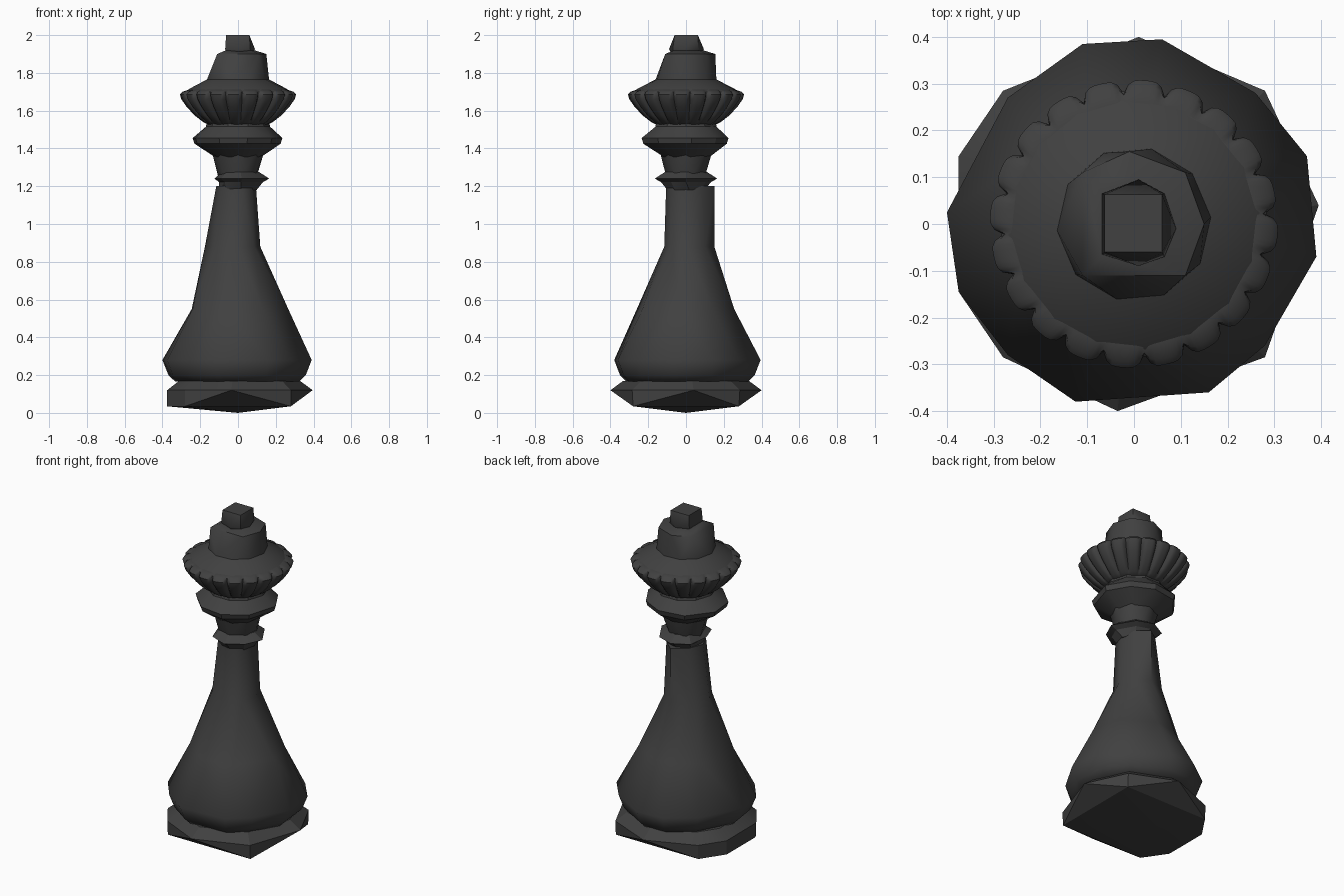
import bpy, bmesh, math

mat = bpy.data.materials.new("charcoal black")
mat.diffuse_color = (0.052, 0.052, 0.052, 1)


def circ(z, r, n, rot=0, cx=0, cy=0):
    """Regular ring of n points, rot in degrees."""
    return [(cx + r * math.cos(math.radians(rot) + math.tau * i / n),
             cy + r * math.sin(math.radians(rot) + math.tau * i / n), z) for i in range(n)]


def poly(z, pts, s=1.0):
    """Irregular faceted ring."""
    return [(x * s, y * s, z) for x, y in pts]


def finish(name, bm, angle):
    bmesh.ops.recalc_face_normals(bm, faces=bm.faces[:])
    me = bpy.data.meshes.new(name)
    bm.to_mesh(me)
    bm.free()
    me.materials.append(mat)
    ob = bpy.data.objects.new(name, me)
    bpy.context.collection.objects.link(ob)
    bpy.ops.object.select_all(action='DESELECT')
    ob.select_set(True)
    bpy.context.view_layer.objects.active = ob
    bpy.ops.object.shade_smooth_by_angle(angle=math.radians(angle))


def skin(name, rings, angle=35):
    """Wrap triangles between successive rings that may have different point counts."""
    bm = bmesh.new()
    groups = [[bm.verts.new(p) for p in ring] for ring in rings]
    owner = {v: i for i, g in enumerate(groups) for v in g}
    for a, b in zip(groups, groups[1:]):
        bmesh.ops.convex_hull(bm, input=a + b, use_existing_faces=False)
    inner = []
    for f in bm.faces:
        ids = {owner.get(v, -1) for v in f.verts}
        if len(ids) == 1 and 0 < min(ids) < len(rings) - 1:
            inner.append(f)
    bmesh.ops.delete(bm, geom=inner, context='FACES')
    finish(name, bm, angle)


# Faceted foot with a shallow pointed underside
foot = [(0.01, 0.40), (0.28, 0.285), (0.395, 0.04), (0.28, -0.285), (-0.035, -0.40),
        (-0.28, -0.285), (-0.375, -0.145), (-0.375, 0.145), (-0.28, 0.285)]
under = [(0.28, 0.28), (0.28, -0.28), (-0.28, -0.28), (-0.375, -0.14),
         (-0.375, 0.14), (-0.28, 0.28)]
skin("foot", [[(0, 0, 0)], poly(0.035, under), poly(0.12, foot), poly(0.17, foot, 0.83)], 25)

# Flared body narrowing into the stem
belly = [(-0.40, 0.025), (-0.375, -0.145), (-0.27, -0.28), (-0.125, -0.38), (0.16, -0.36),
         (0.28, -0.26), (0.39, -0.07), (0.37, 0.145), (0.26, 0.28), (0.06, 0.395),
         (-0.11, 0.385), (-0.27, 0.27)]
flare = [(-0.245, 0.05), (-0.24, -0.12), (-0.07, -0.26), (0.13, -0.23), (0.266, -0.03),
         (0.22, 0.14), (0.04, 0.255), (-0.10, 0.23), (-0.21, 0.15)]
waist = [(-0.175, 0.02), (-0.12, -0.08), (0.0, -0.115), (0.085, -0.08), (0.118, 0.01),
         (0.08, 0.10), (0.0, 0.15), (-0.11, 0.11)]
stem = [(-0.115, 0.0), (-0.08, -0.08), (0.02, -0.105), (0.075, -0.07), (0.095, 0.0),
        (0.07, 0.09), (0.0, 0.15), (-0.08, 0.09)]
skin("body", [poly(0.165, belly, 0.83), poly(0.20, belly, 0.92), poly(0.28, belly),
              poly(0.55, flare), poly(0.88, waist), poly(1.20, stem)], 50)

# Thin collar above the stem
lip = [(0.165, 0.0), (0.09, 0.13), (-0.01, 0.165), (-0.11, 0.11), (-0.125, -0.02),
       (-0.09, -0.12), (0.02, -0.165), (0.12, -0.10)]
skin("lower_collar", [circ(1.18, 0.10, 8, 10), poly(1.222, lip, 0.80), poly(1.24, lip),
                      poly(1.275, lip, 0.68)], 25)

# Neck flaring up to the wide upper collar
skin("neck", [circ(1.25, 0.105, 7, 20), circ(1.37, 0.135, 8, 0)], 50)
wide = [(0.235, 0.03), (0.16, 0.16), (0.03, 0.225), (-0.13, 0.20), (-0.24, 0.06),
        (-0.225, -0.09), (-0.10, -0.215), (0.05, -0.235), (0.18, -0.15)]
skin("upper_collar", [circ(1.355, 0.125, 9, 10), poly(1.425, wide, 0.96), poly(1.455, wide),
                      circ(1.515, 0.17, 10, 0), circ(1.54, 0.165, 10, 0)], 28)

# Fluted crown: rounded lobes separated by narrow grooves
LOBES, STEPS = 20, 8
bm = bmesh.new()
rows = []
for z, r, depth in [(1.525, 0.155, 0.0), (1.54, 0.185, 0.01), (1.575, 0.23, 0.025),
                    (1.62, 0.272, 0.03), (1.66, 0.30, 0.03), (1.685, 0.308, 0.028),
                    (1.70, 0.295, 0.018), (1.712, 0.26, 0.0)]:
    row = []
    for i in range(LOBES * STEPS):
        t = (i % STEPS) / STEPS
        rr = r - depth * abs(2 * t - 1) ** 4
        a = math.tau * (i + 2) / (LOBES * STEPS)
        row.append(bm.verts.new((rr * math.cos(a), rr * math.sin(a), z)))
    rows.append(row)
for a, b in zip(rows, rows[1:]):
    for i in range(len(a)):
        j = (i + 1) % len(a)
        bm.faces.new((a[i], a[j], b[j], b[i]))
bm.faces.new(rows[0])
bm.faces.new(rows[-1])
finish("fluted_crown", bm, 40)

# Cap rising from the crown to a hexagonal top
hexa = [(-0.11, -0.11), (-0.11, 0.11), (-0.01, 0.155), (0.11, 0.11), (0.15, 0.0), (0.11, -0.11)]
skin("cap", [circ(1.69, 0.285, 16, 5), circ(1.715, 0.26, 16, 5), circ(1.765, 0.165, 10, 5),
             poly(1.90, hexa), poly(1.918, hexa, 0.62)], 45)

# Small faceted finial
knob = [(-0.068, -0.065), (-0.068, 0.065), (0.01, 0.095), (0.065, 0.065), (0.09, -0.01),
        (0.065, -0.07), (0.01, -0.09)]
skin("finial", [poly(1.91, knob, 0.9), poly(1.925, knob),
                poly(2.0, [(-0.063, -0.06), (-0.063, 0.063), (0.06, 0.063), (0.06, -0.06)])], 40)
